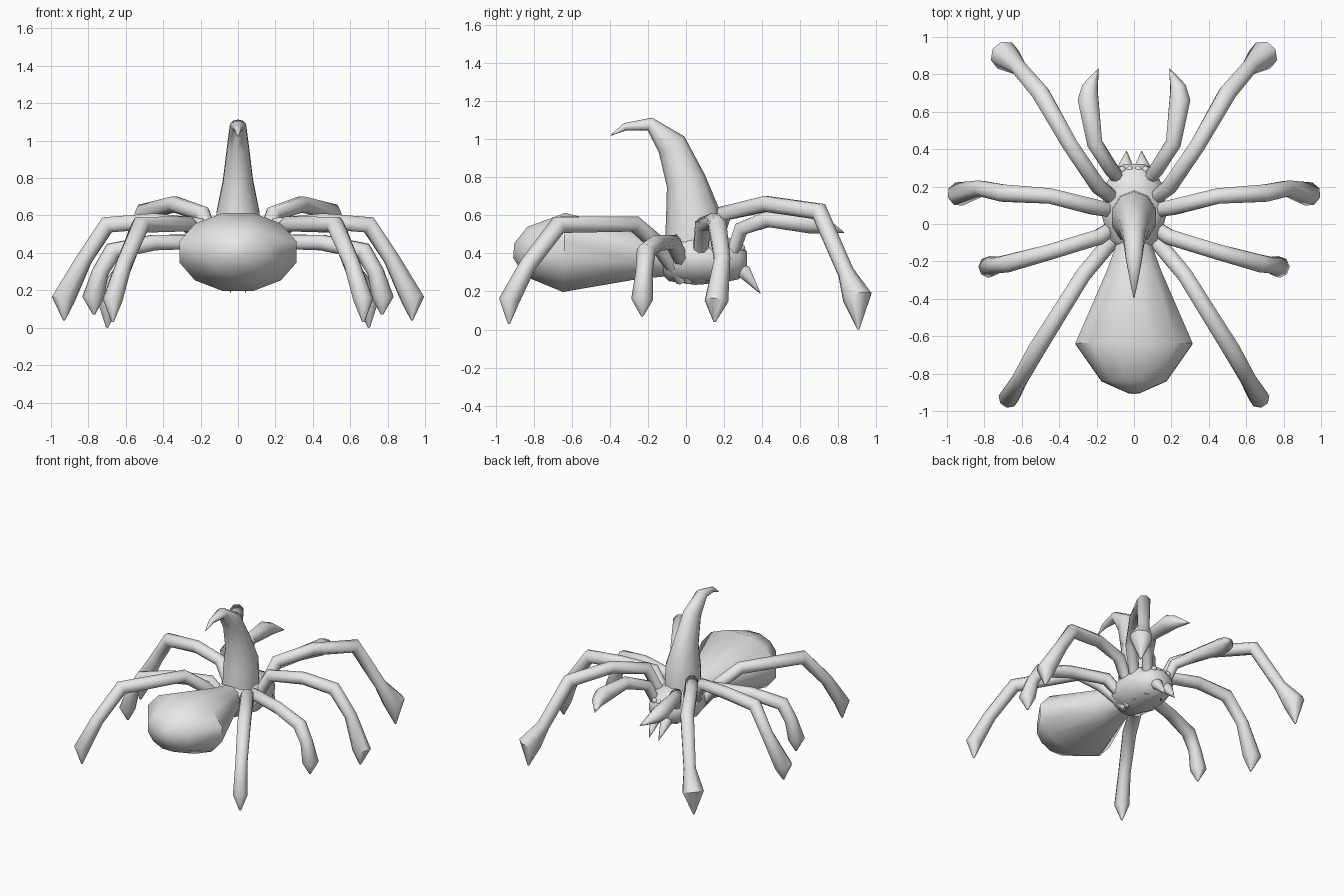
import bpy, bmesh, math
from mathutils import Vector

cube = bpy.data.objects.get("Cube")
if cube:
    bpy.data.objects.remove(cube)

GREY = (0.8, 0.8, 0.8, 1.0)
mat = bpy.data.materials.new("plain_grey")
mat.use_nodes = True
mat.diffuse_color = GREY
mat.node_tree.nodes["Principled BSDF"].inputs["Base Color"].default_value = GREY


def finish(name, bm, angle=50):
    bmesh.ops.recalc_face_normals(bm, faces=bm.faces)
    mesh = bpy.data.meshes.new(name)
    bm.to_mesh(mesh)
    bm.free()
    mesh.materials.append(mat)
    obj = bpy.data.objects.new(name, mesh)
    bpy.context.collection.objects.link(obj)
    bpy.ops.object.select_all(action="DESELECT")
    obj.select_set(True)
    bpy.context.view_layer.objects.active = obj
    bpy.ops.object.shade_smooth_by_angle(angle=math.radians(angle))
    return obj


def loft(name, path, radii, across, sides=8):
    """Skin oval rings along a path; radii are (along across, other way)."""
    bm = bmesh.new()
    pts = [Vector(p) for p in path]
    rings = []
    for i, p in enumerate(pts):
        steps = [(b - a).normalized() for a, b in zip(pts, pts[1:])]
        t = (steps[max(i - 1, 0)] + steps[min(i, len(steps) - 1)]).normalized()
        u = (across - t * across.dot(t)).normalized()
        v = t.cross(u)
        ring = []
        for k in range(sides):
            a = math.tau * (k + 0.5) / sides
            ring.append(bm.verts.new(p + u * radii[i][0] * math.cos(a) + v * radii[i][1] * math.sin(a)))
        rings.append(ring)
    for lo, hi in zip(rings, rings[1:]):
        for k in range(sides):
            n = (k + 1) % sides
            bm.faces.new((lo[k], lo[n], hi[n], hi[k]))
    bm.faces.new(rings[0])
    bm.faces.new(rings[-1])
    return finish(name, bm)


def body_part(name, stations, sides):
    """Stations are (y, z, half width, half depth)."""
    loft(name, [(0, y, z) for y, z, _, _ in stations],
         [(w, d) for _, _, w, d in stations], Vector((1, 0, 0)), sides)


def limb_pair(name, path, radii):
    """Round limb on both sides of the body."""
    for label, s in (("left", 1), ("right", -1)):
        pts = [Vector((x * s, y, z)) for x, y, z in path]
        span = pts[-1] - pts[0]
        across = Vector((-span.y, span.x, 0)).normalized()
        loft(f"{label}_{name}", pts, [(r, r) for r in radii], across)


# Body
body_part("abdomen", [
    (-0.06, 0.38, 0.08, 0.10), (-0.25, 0.39, 0.15, 0.13), (-0.64, 0.405, 0.325, 0.215),
    (-0.84, 0.41, 0.18, 0.135), (-0.905, 0.415, 0.03, 0.04)], 12)
body_part("head_and_chest", [
    (-0.14, 0.37, 0.07, 0.07), (-0.09, 0.37, 0.14, 0.12), (0.05, 0.37, 0.18, 0.14),
    (0.19, 0.37, 0.165, 0.13), (0.28, 0.36, 0.12, 0.10), (0.32, 0.36, 0.06, 0.05)], 12)
body_part("curved_horn", [
    (0.035, 0.46, 0.125, 0.145), (0.035, 0.62, 0.12, 0.14), (0.0, 0.78, 0.085, 0.105),
    (-0.075, 0.97, 0.06, 0.08), (-0.19, 1.08, 0.045, 0.035),
    (-0.32, 1.065, 0.02, 0.02), (-0.395, 1.02, 0.002, 0.002)], 10)

# Legs, from the underside out to the pointed feet
LEG = (0.035, 0.045, 0.045, 0.05, 0.045, 0.065, 0.006)
limb_pair("first_leg", [
    (0.06, 0.10, 0.27), (0.19, 0.20, 0.61), (0.34, 0.42, 0.66), (0.50, 0.70, 0.62),
    (0.62, 0.84, 0.30), (0.69, 0.90, 0.17), (0.70, 0.905, 0.0)],
    LEG[:5] + (0.08, 0.006))
limb_pair("second_leg", [
    (0.06, 0.06, 0.27), (0.21, 0.09, 0.55), (0.45, 0.15, 0.57), (0.70, 0.165, 0.55),
    (0.82, 0.19, 0.37), (0.935, 0.16, 0.15), (0.93, 0.15, 0.04)], LEG)
limb_pair("third_leg", [
    (0.05, 0.02, 0.26), (0.19, -0.07, 0.46), (0.45, -0.15, 0.455), (0.67, -0.21, 0.41),
    (0.735, -0.22, 0.30), (0.775, -0.23, 0.16), (0.77, -0.23, 0.07)],
    LEG[:5] + (0.058, 0.006))
limb_pair("fourth_leg", [
    (0.05, -0.02, 0.26), (0.17, -0.15, 0.45), (0.27, -0.27, 0.555), (0.52, -0.67, 0.55),
    (0.61, -0.83, 0.34), (0.67, -0.93, 0.15), (0.67, -0.93, 0.03)],
    LEG[:5] + (0.055, 0.006))

# Feelers and fangs
limb_pair("feeler", [
    (0.05, 0.20, 0.27), (0.12, 0.29, 0.53), (0.21, 0.43, 0.58), (0.245, 0.66, 0.56),
    (0.235, 0.73, 0.545), (0.19, 0.83, 0.51)],
    (0.03, 0.04, 0.045, 0.06, 0.045, 0.002))
limb_pair("fang", [
    (0.04, 0.23, 0.34), (0.045, 0.31, 0.30), (0.04, 0.39, 0.19)], (0.035, 0.04, 0.002))

# Eyes
for label, s in (("left", 1), ("right", -1)):
    for part, x in (("inner", 0.022), ("outer", 0.062)):
        bm = bmesh.new()
        bmesh.ops.create_icosphere(bm, subdivisions=2, radius=0.02)
        bmesh.ops.translate(bm, verts=bm.verts, vec=(x * s, 0.29, 0.43))
        finish(f"{label}_{part}_eye", bm)
